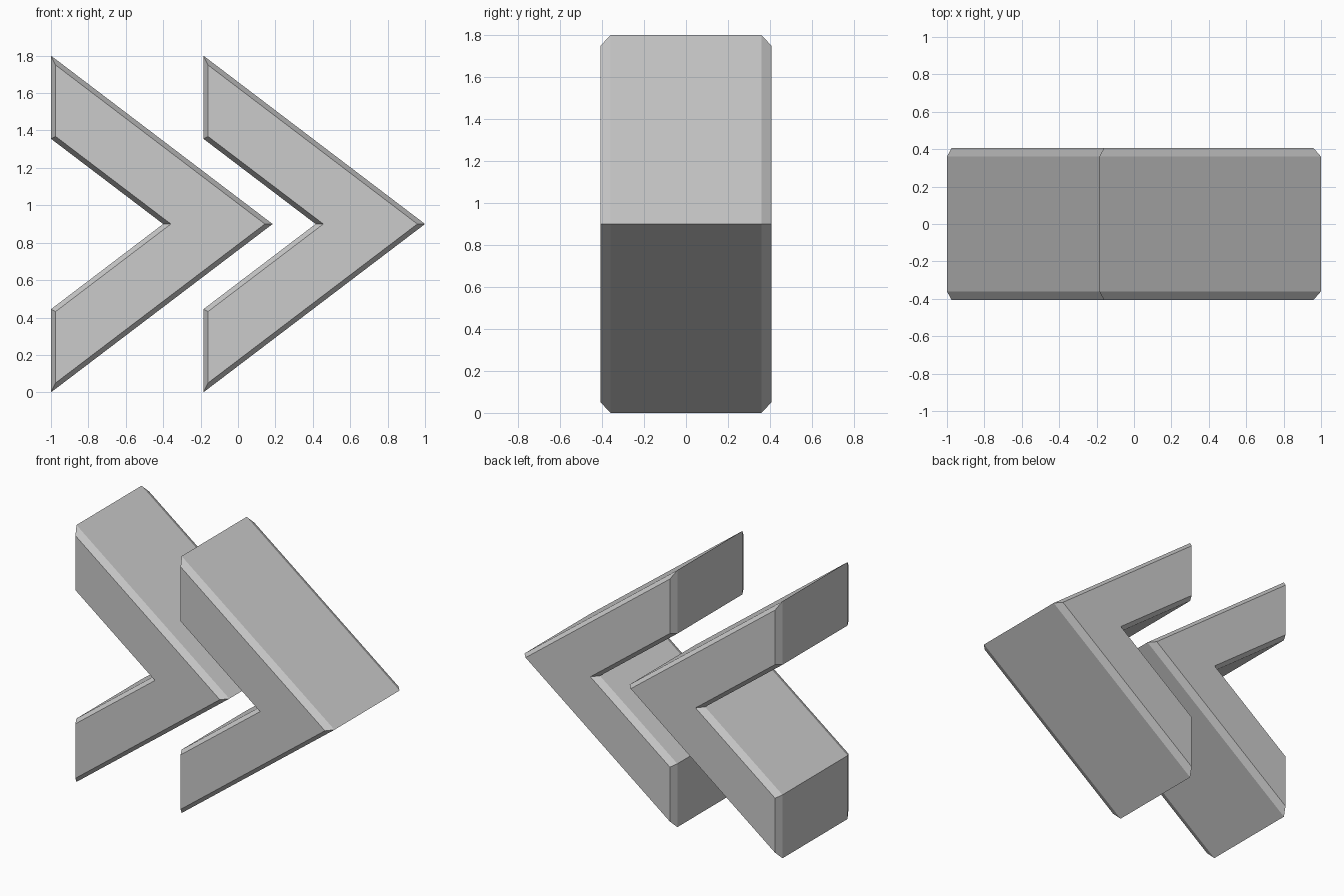
import bpy
import bmesh
from mathutils import Vector

cube = bpy.data.objects.get("Cube")
if cube:
    bpy.data.objects.remove(cube, do_unlink=True)

grey = bpy.data.materials.new("light_grey")
grey.use_nodes = True
colour = (0.6, 0.6, 0.6, 1)
grey.diffuse_color = colour
grey.node_tree.nodes["Principled BSDF"].inputs["Base Color"].default_value = colour

LEFT, TIP, NOTCH = -1.0, 0.185, -0.4      # x of the arm ends, point and notch
MID = 0.9                                 # half the height
SLOPE = MID / (TIP - LEFT)
HALF_DEPTH, EDGE_DEPTH, INSET = 0.407, 0.36, 0.025
SPACING = 0.815


def outline(inset):
    """Chevron outline in x and z, moved inwards by the inset."""
    shift = inset * (1 + SLOPE ** 2) ** 0.5 / SLOPE
    left, tip, notch = LEFT + inset, TIP - shift, NOTCH + shift
    outer, inner = SLOPE * (tip - left), SLOPE * (notch - left)
    return [(left, MID + outer), (left, MID + inner), (notch, MID),
            (left, MID - inner), (left, MID - outer), (tip, MID)]


def chevron(name, offset):
    """Four outline rings along y make a block with chamfered front and back."""
    bm = bmesh.new()
    rings = []
    for y, inset in ((-HALF_DEPTH, INSET), (-EDGE_DEPTH, 0),
                     (EDGE_DEPTH, 0), (HALF_DEPTH, INSET)):
        rings.append([bm.verts.new(Vector((x + offset, y, z)))
                      for x, z in outline(inset)])
    for a, b in zip(rings, rings[1:]):
        for i in range(len(a)):
            j = (i + 1) % len(a)
            bm.faces.new((a[i], a[j], b[j], b[i]))
    # Each cap is two mirrored arms meeting at the point
    for ring in (rings[0], rings[-1]):
        top, top_in, notch, low_in, low, tip = ring
        bm.faces.new((top, top_in, notch, tip))
        bm.faces.new((notch, low_in, low, tip))
    bmesh.ops.recalc_face_normals(bm, faces=bm.faces)
    mesh = bpy.data.meshes.new(name)
    bm.to_mesh(mesh)
    bm.free()
    mesh.materials.append(grey)
    bpy.context.collection.objects.link(bpy.data.objects.new(name, mesh))


chevron("right_chevron", 0)
chevron("left_chevron", SPACING)
